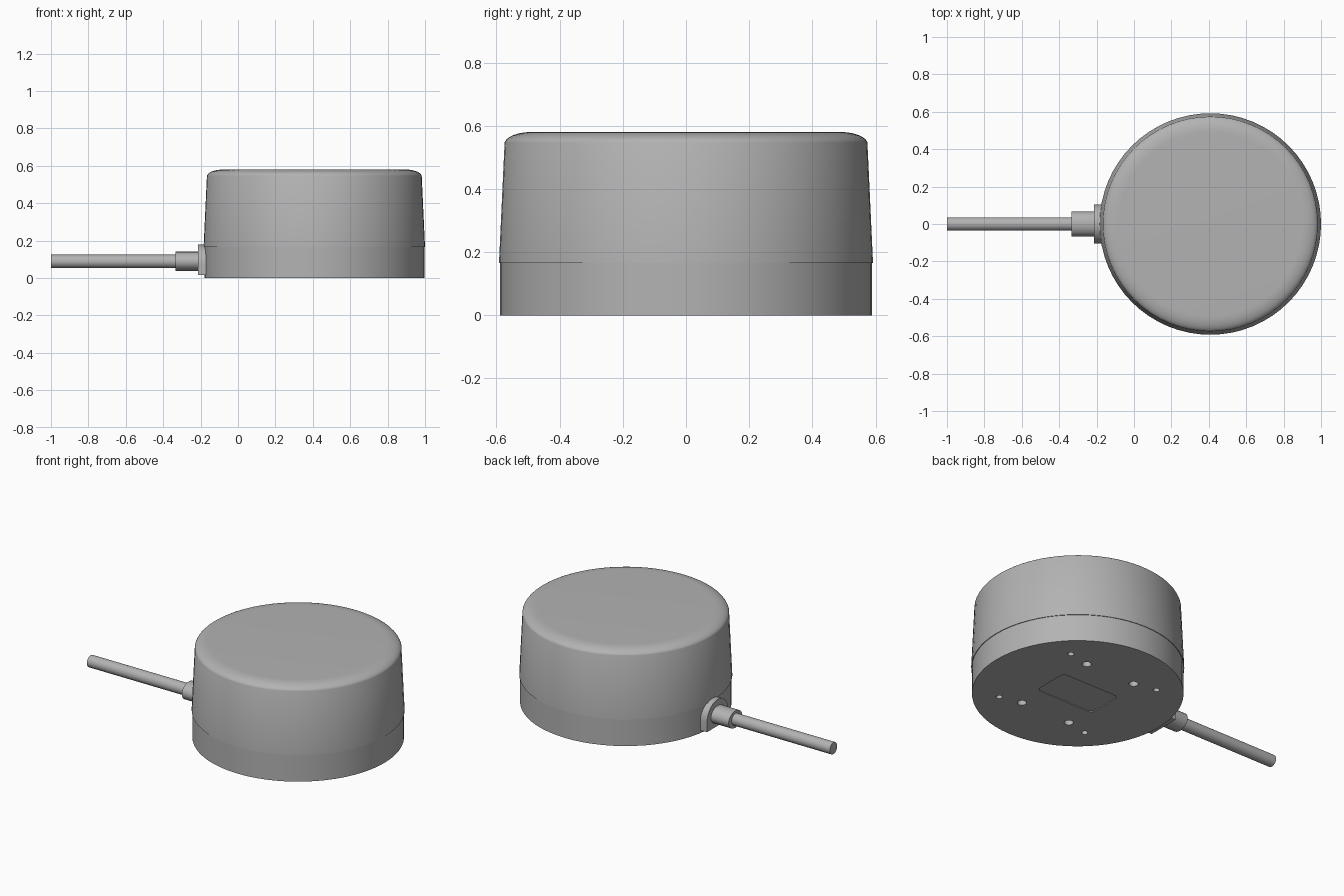
import bpy, bmesh
from math import sin, cos, pi, radians
from mathutils import Matrix, Vector

if "Cube" in bpy.data.objects:
    bpy.data.objects.remove(bpy.data.objects["Cube"])

CX = 0.408          # axis of the round housing
CABLE_Z = 0.089

grey = bpy.data.materials.new("plain grey")
grey.use_nodes = True
grey.diffuse_color = (0.45, 0.45, 0.45, 1)
grey.node_tree.nodes["Principled BSDF"].inputs["Base Color"].default_value = grey.diffuse_color


def finish(bm, name):
    """Turn a bmesh into a shaded object."""
    bmesh.ops.recalc_face_normals(bm, faces=bm.faces)
    mesh = bpy.data.meshes.new(name)
    bm.to_mesh(mesh)
    bm.free()
    mesh.materials.append(grey)
    ob = bpy.data.objects.new(name, mesh)
    bpy.context.collection.objects.link(ob)
    shade(ob)
    return ob


def shade(ob):
    bpy.ops.object.select_all(action='DESELECT')
    ob.select_set(True)
    bpy.context.view_layer.objects.active = ob
    bpy.ops.object.shade_smooth_by_angle(angle=radians(35))


def lathe(name, profile, steps=64):
    """Revolve (radius, z) points about the housing axis and cap the ends."""
    bm = bmesh.new()
    verts = [bm.verts.new((CX + r, 0, z)) for r, z in profile]
    edges = [bm.edges.new(pair) for pair in zip(verts, verts[1:])]
    bmesh.ops.spin(bm, geom=verts + edges, cent=(CX, 0, 0), axis=(0, 0, 1),
                   angle=2 * pi, steps=steps)
    bmesh.ops.remove_doubles(bm, verts=bm.verts, dist=1e-4)
    bmesh.ops.holes_fill(bm, edges=bm.edges, sides=0)
    return finish(bm, name)


def add_prism(bm, outline, direction):
    """Extrude a closed outline of points along a direction."""
    face = bm.faces.new([bm.verts.new(p) for p in outline])
    top = bmesh.ops.extrude_face_region(bm, geom=[face])["geom"]
    # the extruded copy keeps its own cap, so both ends are closed
    bmesh.ops.translate(bm, vec=direction,
                        verts=[v for v in top if isinstance(v, bmesh.types.BMVert)])


def prism(name, outline, direction):
    bm = bmesh.new()
    add_prism(bm, outline, direction)
    return finish(bm, name)


def arc(a, b, n, ra, rb=None):
    rb = rb or ra
    return [(ra * cos(a + (b - a) * i / n), rb * sin(a + (b - a) * i / n))
            for i in range(n + 1)]


def oval_x(x, ra, rb, n=24):
    return [(x, y, CABLE_Z + z) for y, z in arc(0, 2 * pi, n, ra, rb)[:-1]]


# Housing: straight base and a slightly tapered cover with a soft rim
base = lathe("base", [(0.588, 0), (0.588, 0.165)])
rim = [(0.49 + c, 0.542 + s) for c, s in arc(radians(8), pi / 2, 9, 0.085, 0.038)]
lathe("cover", [(0.592, 0.165)] + rim)

# Cutters for the underside: screw holes and a shallow label recess
bm = bmesh.new()
for sx in (-1, 1):
    for sy in (-1, 1):
        for hx, hy, r in ((0.17, 0.28, 0.026), (0.31, 0.31, 0.018)):
            ring = [(CX + sx * hx + x, sy * hy + y, -0.02)
                    for x, y in arc(0, 2 * pi, 20, r)[:-1]]
            add_prism(bm, ring, (0, 0, 0.12))
corner = 0.03
recess = []
for k, (sx, sy) in enumerate(((1, 1), (-1, 1), (-1, -1), (1, -1))):
    recess += [(CX + sx * (0.2 - corner) + x, sy * (0.115 - corner) + y, -0.02)
               for x, y in arc(k * pi / 2, (k + 1) * pi / 2, 5, corner)]
add_prism(bm, recess, (0, 0, 0.025))
cutter = finish(bm, "underside_cutter")
cutter.hide_render = True

cut = base.modifiers.new("underside", 'BOOLEAN')
cut.operation = 'DIFFERENCE'
cut.solver = 'EXACT'
cut.object = cutter
bpy.context.view_layer.objects.active = base
bpy.ops.object.modifier_apply(modifier=cut.name)
bpy.data.objects.remove(cutter)
shade(base)

# Cable outlet: arched plate, oval strain relief and cable
arch = [(-0.215, y, 0.075 + z) for y, z in arc(0, pi, 20, 0.104)]
arch += [(-0.215, -0.104, 0.017), (-0.215, 0.104, 0.017)]
prism("outlet_plate", arch, (0.065, 0, 0))
prism("strain_relief", oval_x(-0.335, 0.066, 0.052), (0.13, 0, 0))
prism("cable", oval_x(-1, 0.036, 0.036), (0.7, 0, 0))
